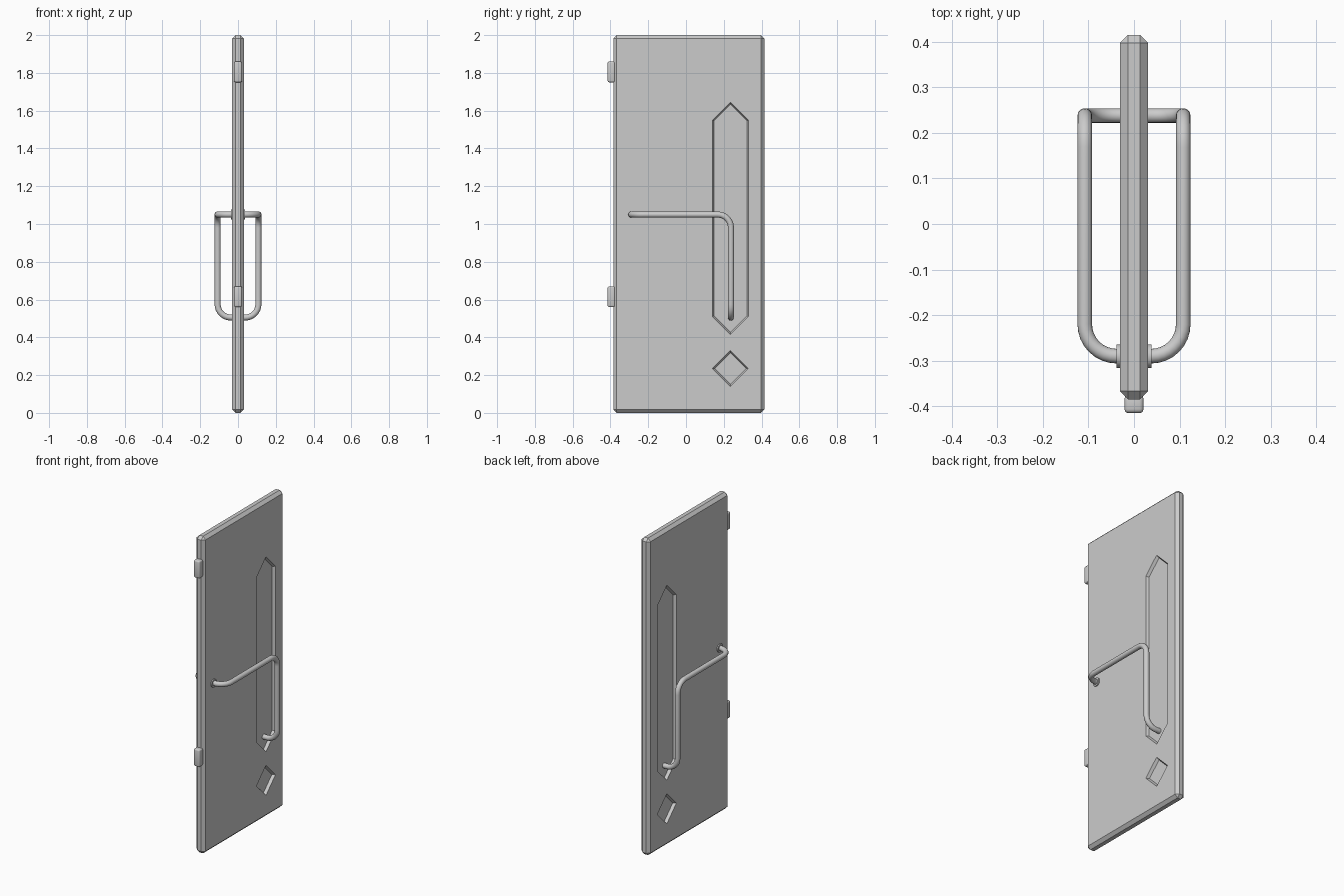
import bpy, bmesh, math
from mathutils import Vector

if "Cube" in bpy.data.objects:
    bpy.data.objects.remove(bpy.data.objects["Cube"])

HALF_T = 0.031      # half thickness of the door leaf
FLOOR_X = 0.013     # depth reached by the engraved recesses


def box(name, lo, hi, bevel, segments):
    lo, hi = Vector(lo), Vector(hi)
    bm = bmesh.new()
    bmesh.ops.create_cube(bm, size=1)
    for v in bm.verts:
        v.co = Vector(((v.co[i] + 0.5) * (hi[i] - lo[i]) + lo[i] for i in range(3)))
    bmesh.ops.bevel(bm, geom=bm.edges[:], offset=bevel, segments=segments,
                    profile=0.5, affect='EDGES')
    return to_object(name, bm)


def to_object(name, bm):
    bmesh.ops.recalc_face_normals(bm, faces=bm.faces)
    me = bpy.data.meshes.new(name)
    bm.to_mesh(me)
    bm.free()
    ob = bpy.data.objects.new(name, me)
    bpy.context.collection.objects.link(ob)
    return ob


def activate(ob):
    bpy.ops.object.select_all(action='DESELECT')
    ob.select_set(True)
    bpy.context.view_layer.objects.active = ob


def outline(half_w, half_h, inset):
    # pointed panel outline, or a diamond when half_h is zero
    if half_h == 0:
        w = half_w - inset * 1.414
        return [(w, 0), (0, w), (-w, 0), (0, -w)]
    w, h = half_w - inset, half_h - inset * 0.414
    return [(w, -h), (w, h), (0, h + w), (-w, h), (-w, -h), (0, -h - w)]


def recess_cutter(side, half_h, cz):
    bm = bmesh.new()
    rings = []
    for x, inset in ((FLOOR_X, 0.008), (0.045, -0.006)):
        rings.append([bm.verts.new((side * x, 0.235 + y, cz + z))
                      for y, z in outline(0.095, half_h, inset)])
    n = len(rings[0])
    for r in rings:
        bm.faces.new(r)
    for i in range(n):
        j = (i + 1) % n
        bm.faces.new((rings[0][i], rings[0][j], rings[1][j], rings[1][i]))
    ob = to_object("recess_cutter", bm)
    ob.hide_render = True
    return ob


def rounded_path(pts, radius, steps=8):
    # right-angled polyline with arcs in its corners
    pts = [Vector(p) for p in pts]
    out = [pts[0]]
    for a, b, c in zip(pts, pts[1:], pts[2:]):
        u, v = (a - b).normalized(), (c - b).normalized()
        centre = b + (u + v) * radius
        for k in range(steps + 1):
            t = math.pi / 2 * k / steps
            out.append(centre - v * radius * math.cos(t) - u * radius * math.sin(t))
    out.append(pts[-1])
    return out


# door leaf with chamfered edges
door = box("door_leaf", (-HALF_T, -0.385, 0), (HALF_T, 0.415, 2), 0.018, 1)

# engraved long panel and diamond on both faces
for side in (-1, 1):
    for half_h, cz in ((0.52, 1.03), (0, 0.235)):
        cutter = recess_cutter(side, half_h, cz)
        mod = door.modifiers.new("recess", 'BOOLEAN')
        mod.operation = 'DIFFERENCE'
        mod.solver = 'EXACT'
        mod.object = cutter
        activate(door)
        bpy.ops.object.modifier_apply(modifier=mod.name)
        bpy.data.objects.remove(cutter)

# hinges on the rear edge
for name, z in (("lower_hinge", 0.56), ("upper_hinge", 1.75)):
    hinge = box(name, (-0.021, -0.415, z), (0.021, -0.375, z + 0.11), 0.009, 3)
    activate(hinge)
    bpy.ops.object.shade_smooth_by_angle(angle=math.radians(40))

# bent tube handles with a round flange, one per face
for label, s in (("left", -1), ("right", 1)):
    path = rounded_path([(s * 0.02, -0.29, 1.05), (s * 0.108, -0.29, 1.05),
                         (s * 0.108, 0.238, 1.05), (s * 0.108, 0.238, 0.505),
                         (s * 0.008, 0.238, 0.505)], 0.07)
    cu = bpy.data.curves.new(label + "_handle", 'CURVE')
    cu.dimensions = '3D'
    cu.bevel_depth = 0.016
    cu.bevel_resolution = 6
    cu.use_fill_caps = True
    sp = cu.splines.new('POLY')
    sp.points.add(len(path) - 1)
    for p, co in zip(sp.points, path):
        p.co = (*co, 1)
    handle = bpy.data.objects.new(label + "_handle", cu)
    bpy.context.collection.objects.link(handle)
    activate(handle)
    bpy.ops.object.convert(target='MESH')
    bpy.ops.object.shade_smooth_by_angle(angle=math.radians(40))

    bpy.ops.mesh.primitive_cylinder_add(vertices=24, radius=0.026, depth=0.018,
                                        location=(s * 0.029, -0.29, 1.05),
                                        rotation=(0, math.pi / 2, 0))
    flange = bpy.context.object
    flange.name = label + "_handle_flange"
    bpy.ops.object.shade_smooth_by_angle(angle=math.radians(40))
